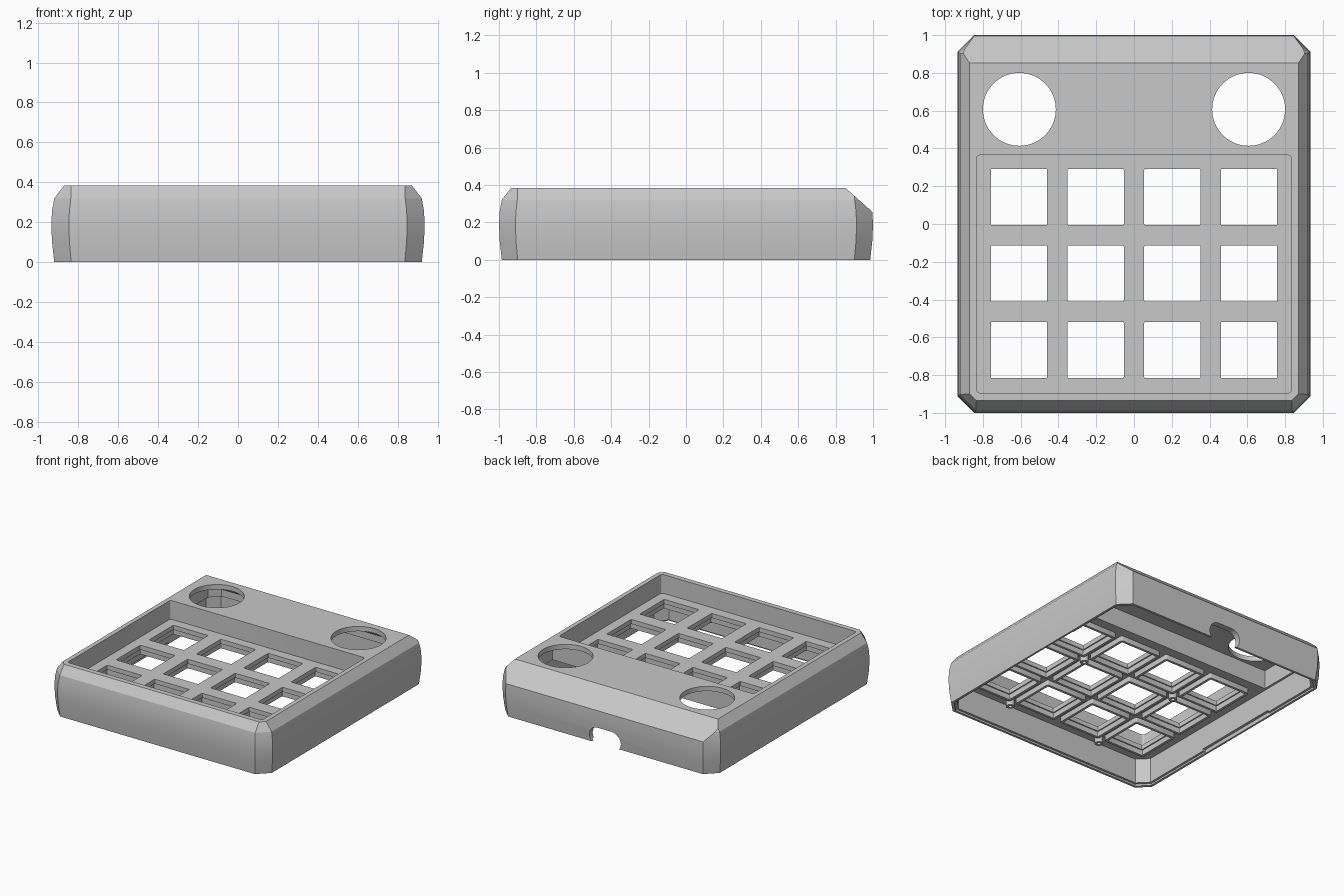
import bpy, bmesh, math
from mathutils import Vector

cube = bpy.data.objects.get("Cube")
if cube:
    bpy.data.objects.remove(cube)

mat = bpy.data.materials.new("grey_plastic")
mat.use_nodes = True
GREY = (0.58, 0.58, 0.58, 1)
mat.diffuse_color = GREY
mat.node_tree.nodes["Principled BSDF"].inputs["Base Color"].default_value = GREY


def finish(bm, name):
    bmesh.ops.recalc_face_normals(bm, faces=bm.faces)
    me = bpy.data.meshes.new(name)
    bm.to_mesh(me)
    bm.free()
    me.materials.append(mat)
    ob = bpy.data.objects.new(name, me)
    bpy.context.collection.objects.link(ob)
    return ob


def octagon(x, y0, y1, c0, c1, z):
    """Rectangle with front corners cut by c0 and back corners by c1."""
    half = [(x - c0, y0), (x, y0 + c0), (x, y1 - c1), (x - c1, y1)]
    pts = half + [(-a, b) for a, b in reversed(half)]
    return [(a, b, z) for a, b in pts]


def loft(rings, name, slope=None):
    """Skin closed rings; slope trims the upper back edge at that inset."""
    bm = bmesh.new()
    loops = [[bm.verts.new(p) for p in r] for r in rings]
    n = len(loops[0])
    for a, b in zip(loops, loops[1:]):
        for i in range(n):
            j = (i + 1) % n
            bm.faces.new((a[i], a[j], b[j], b[i]))
    bm.faces.new(loops[0])
    bm.faces.new(loops[-1])
    if slope is not None:
        normal = Vector((0, 0.125, 0.14)).normalized()
        point = Vector((0, 0.852, 0.385)) - normal * slope
        cut_geo = bmesh.ops.bisect_plane(bm, geom=bm.verts[:] + bm.edges[:] + bm.faces[:],
                                         plane_co=point, plane_no=normal, clear_outer=True)
        edges = [e for e in cut_geo["geom_cut"] if isinstance(e, bmesh.types.BMEdge)]
        bmesh.ops.holes_fill(bm, edges=edges)
    return finish(bm, name)


def block(x0, x1, y0, y1, z0, z1, name, radius=0):
    """Box with optionally rounded upright edges."""
    bm = bmesh.new()
    bmesh.ops.create_cube(bm, size=1)
    for v in bm.verts:
        v.co = (x1 if v.co.x > 0 else x0, y1 if v.co.y > 0 else y0, z1 if v.co.z > 0 else z0)
    if radius:
        upright = [e for e in bm.edges if abs(e.verts[0].co.z - e.verts[1].co.z) > 1e-5]
        bmesh.ops.bevel(bm, geom=upright, offset=radius, segments=3, profile=0.5, affect='EDGES')
    return finish(bm, name)


def square(x, y, h, z0, z1, name, radius):
    return block(x - h, x + h, y - h, y + h, z0, z1, name, radius)


def rod(x, y, r, z0, z1, name, sides=64):
    ring = [(x + r * math.cos(math.tau * i / sides), y + r * math.sin(math.tau * i / sides))
            for i in range(sides)]
    return loft([[(a, b, z) for a, b in ring] for z in (z0, z1)], name)


def combine(target, tool, mode):
    """Boolean the tool into the target and remove the tool."""
    tool.hide_render = True
    mod = target.modifiers.new("cut", 'BOOLEAN')
    mod.operation, mod.solver, mod.object = mode, 'EXACT', tool
    bpy.context.view_layer.update()
    result = bpy.data.meshes.new_from_object(
        target.evaluated_get(bpy.context.evaluated_depsgraph_get()))
    target.modifiers.clear()
    target.data = result
    bpy.data.objects.remove(tool)


def cut(tool):
    combine(case, tool, 'DIFFERENCE')


def add(tool):
    combine(case, tool, 'UNION')


FLOOR, UNDER = 0.24, 0.205      # key plate top and underside

# Outer shell: softly bulged walls, bevelled top, sloped back edge
levels = [(0, 0.92, 0.085), (0.1, 0.931, 0.087), (0.19, 0.935, 0.088),
          (0.26, 0.931, 0.087), (0.32, 0.92, 0.083), (0.385, 0.87, 0.035)]
case = loft([octagon(h, -h - 0.065, h + 0.065, c, c, z) for z, h, c in levels],
            "keypad_case", slope=0)

# Hollow underside: shallow under the keys, deep behind them, plus a thin lip
cut(loft([octagon(0.885, -0.95, 0.95, 0.075, 0.075, z) for z in (-0.1, UNDER)], "key_cavity"))
cut(loft([octagon(0.868, 0.395, 0.94, 0.001, 0.07, z) for z in (-0.11, 0.348)],
         "rear_cavity", slope=0.035))
cut(loft([octagon(0.902, -0.967, 0.967, 0.08, 0.08, z) for z in (-0.12, 0.014)], "bottom_lip"))
for s in (-1, 1):
    xs = sorted((s * 0.8, s * 0.906))
    cut(block(*xs, -0.3, 0.41, -0.13, 0.03, "clip_slot"))

# Sunken key area
cut(block(-0.835, 0.835, -0.895, 0.365, FLOOR, 0.5, "key_recess", 0.02))

# Rims under each key opening, then the stepped openings
centres = [((i - 1.5) * 0.406, 0.143 - j * 0.405) for i in range(4) for j in range(3)]
for x, y in centres:
    add(square(x, y, 0.177, UNDER - 0.04, UNDER + 0.01, "key_rim", 0.015))
for x, y in centres:
    cut(square(x, y, 0.149, 0, 0.3, "key_opening", 0.006))
    cut(square(x, y, 0.158, 0, UNDER, "key_clip_step", 0.006))

# Screw posts between the keys and at the front edge
for x in (-0.406, 0.406):
    for y in (-0.06, -0.868):
        add(rod(x, y, 0.03, 0.145, UNDER + 0.01, "screw_post", 24))
        cut(rod(x, y, 0.014, 0.1, UNDER - 0.01, "screw_hole", 16))

# Round dial openings
for x in (-0.607, 0.607):
    cut(rod(x, 0.607, 0.193, 0.26, 0.6, "dial_opening"))

# Cable notch: rounded slot through the back wall, open at the bottom
arch = [(s * 0.06 + 0.075 * math.cos(a), 0.05 + 0.075 * math.sin(a))
        for s, start in ((1, -90), (-1, 90))
        for a in [math.radians(start + 15 * k) for k in range(13)]]
cut(loft([[(x, y, z) for x, z in arch] for y in (0.85, 1.1)], "cable_notch"))

# Smooth the bulged walls and round holes, keep the creases
bpy.ops.object.select_all(action='DESELECT')
case.select_set(True)
bpy.context.view_layer.objects.active = case
bpy.ops.object.shade_smooth_by_angle(angle=math.radians(16))
